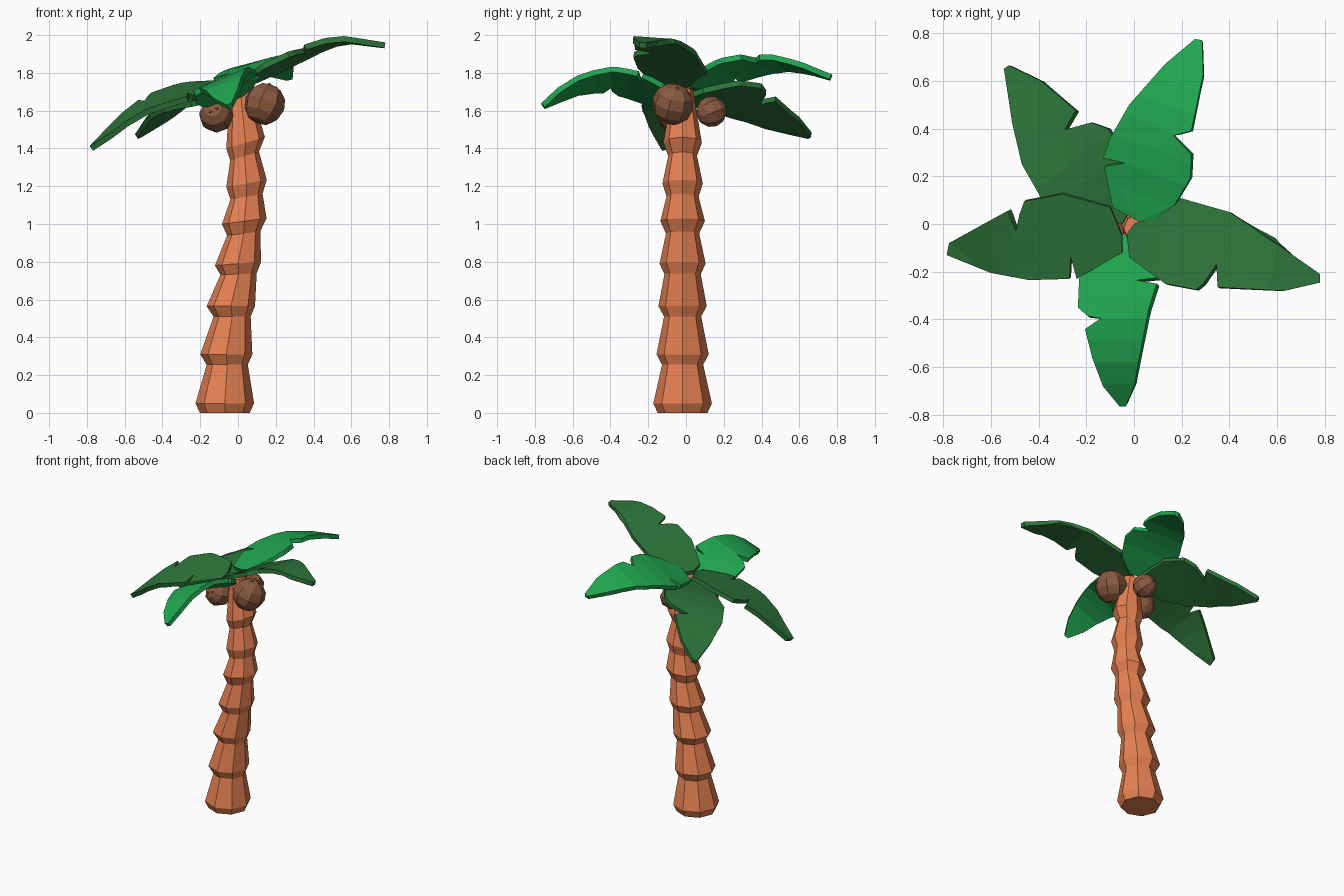
import bpy, bmesh, math
from mathutils import Vector

if "Cube" in bpy.data.objects:
    bpy.data.objects.remove(bpy.data.objects["Cube"])


def material(name, rgb):
    m = bpy.data.materials.new(name)
    m.diffuse_color = (*rgb, 1)
    m.use_nodes = True
    m.node_tree.nodes["Principled BSDF"].inputs["Base Color"].default_value = m.diffuse_color
    return m


BARK = material("bark", (0.8, 0.22, 0.085))
BRIGHT = material("bright_leaf", (0.015, 0.38, 0.08))
DARK = material("dark_leaf", (0.027, 0.18, 0.043))
SHELL = material("shell", (0.25, 0.1, 0.05))


def finish(name, bm, mat):
    me = bpy.data.meshes.new(name)
    bm.to_mesh(me)
    bm.free()
    me.materials.append(mat)
    ob = bpy.data.objects.new(name, me)
    bpy.context.collection.objects.link(ob)
    return ob


def interp(points, s):
    s = min(max(s, points[0][0]), points[-1][0])
    for (a, za), (b, zb) in zip(points, points[1:]):
        if s <= b:
            return za + (zb - za) * (s - a) / (b - a)


# Trunk: stacked octagonal rings (centre x, height, radius, slope)
RINGS = [(-.07, 0, .132, 0), (-.07, .05, .155, 0), (-.057, .255, .109, 0),
         (-.062, .31, .138, 0), (-.031, .51, .098, 0), (-.038, .565, .128, 0),
         (.003, .735, .096, .04), (0, .79, .122, .08), (.03, .95, .088, .12),
         (.033, 1.015, .118, .13), (.045, 1.145, .085, .18),
         (.045, 1.215, .107, .18), (.035, 1.36, .076, .3),
         (.04, 1.43, .102, .3), (.012, 1.71, .055, .2)]
bm = bmesh.new()
loops = []
for cx, z, r, k in RINGS:
    ring = []
    for i in range(8):
        a = i * math.pi / 4
        ring.append(bm.verts.new((cx + r * math.cos(a), -.018 + r * math.sin(a),
                                  z + k * r * math.cos(a))))
    loops.append(ring)
for lo, hi in zip(loops, loops[1:]):
    for i in range(8):
        j = (i + 1) % 8
        bm.faces.new((lo[i], lo[j], hi[j], hi[i]))
bm.faces.new(loops[0][::-1])
bm.faces.new(loops[-1])
finish("trunk", bm, BARK)


# Coconuts: faceted balls with three small eyes
def coconut(name, centre, r, facing):
    d = Vector(facing).normalized()
    rot = d.to_track_quat('Z', 'Y')
    bm = bmesh.new()
    bmesh.ops.create_uvsphere(bm, u_segments=8, v_segments=6, radius=r)
    for i in range(3):
        a = i * math.tau / 3
        p = Vector((.24 * math.cos(a), .24 * math.sin(a), .9)) * r
        eye = bmesh.ops.create_uvsphere(bm, u_segments=6, v_segments=4, radius=r * .1)
        bmesh.ops.translate(bm, verts=eye["verts"], vec=p)
    for v in bm.verts:
        v.co = rot @ v.co + Vector(centre)
    finish(name, bm, SHELL)


coconut("coconut_right", (.14, -.07, 1.635), .112, (.3, .2, .8))
coconut("coconut_left", (-.115, -.06, 1.575), .092, (-.2, -.8, .4))
coconut("coconut_back", (.02, .135, 1.595), .082, (-.2, .8, .3))


# Fronds: notched outline seen from above, bent along its axis and tilted sideways
def frond(name, mat, base, tip, outline, profile, tilt):
    base, tip = Vector((*base, 0)), Vector((*tip, 0))
    length = (tip - base).length
    d = (tip - base).normalized()
    side = Vector((-d.y, d.x, 0))
    bm = bmesh.new()
    face = bm.faces.new([bm.verts.new((x, y, 0)) for x, y in outline])
    bm.normal_update()
    bmesh.ops.triangulate(bm, faces=[face], ngon_method='EAR_CLIP')
    for i in range(1, 8):
        bmesh.ops.bisect_plane(bm, geom=bm.verts[:] + bm.edges[:] + bm.faces[:],
                               plane_co=base + d * length * i / 8, plane_no=d)
    for v in bm.verts:
        rel = v.co - base
        v.co.z = interp(profile, rel.dot(d)) + tilt * rel.dot(side)
    bm.normal_update()
    for f in bm.faces:
        if f.normal.z < 0:
            f.normal_flip()
    ob = finish(name, bm, mat)
    mod = ob.modifiers.new("thickness", 'SOLIDIFY')
    mod.thickness = .03
    mod.offset = -1


frond("frond_right", DARK, (0, -.06), (.775, -.225),
      [(-.03, -.04), (-.02, -.14), (.13, -.25), (.26, -.275), (.29, -.25),
       (.345, -.17), (.35, -.265), (.63, -.28), (.78, -.245), (.78, -.21),
       (.58, -.07), (.4, .05), (.19, .11), (.165, .08), (0, 0)],
      [(0, 1.74), (.15, 1.83), (.3, 1.9), (.45, 1.97), (.58, 1.99), (.8, 1.96)], -.07)

frond("frond_back_right", BRIGHT, (0, .03), (.27, .765),
      [(-.09, .07), (.02, .01), (.07, .01), (.17, .08), (.235, .19), (.24, .29),
       (.165, .37), (.24, .39), (.29, .63), (.285, .77), (.255, .775), (.13, .67),
       (-.02, .5), (-.1, .36), (-.13, .275), (-.04, .255), (-.125, .24)],
      [(0, 1.75), (.2, 1.83), (.35, 1.87), (.5, 1.875), (.65, 1.84), (.78, 1.79)], -.25)

frond("frond_back_left", DARK, (-.05, .05), (-.535, .66),
      [(-.05, 0), (0, .09), (-.03, .28), (-.11, .4), (-.18, .425), (-.29, .395),
       (-.245, .475), (-.39, .6), (-.525, .665), (-.545, .65), (-.51, .42),
       (-.47, .25), (-.39, .11), (-.25, .02)],
      [(0, 1.7), (.15, 1.71), (.3, 1.69), (.45, 1.64), (.6, 1.56), (.78, 1.48)], -.33)

frond("frond_left", DARK, (-.05, -.03), (-.78, -.11),
      [(-.05, -.05), (-.1, .07), (-.3, .125), (-.46, .095), (-.48, .04),
       (-.495, -.03), (-.53, .055), (-.775, -.08), (-.785, -.13), (-.6, -.205),
       (-.44, -.235), (-.27, -.23), (-.265, -.14), (-.24, -.23), (-.05, -.12)],
      [(0, 1.74), (.15, 1.73), (.3, 1.695), (.45, 1.64), (.57, 1.56), (.73, 1.415)], -.2)

frond("frond_front", BRIGHT, (-.05, -.03), (-.05, -.76),
      [(-.04, -.04), (-.09, -.05), (-.2, -.15), (-.23, -.23), (-.235, -.35),
       (-.195, -.385), (-.14, -.395), (-.205, -.44), (-.175, -.56), (-.13, -.68),
       (-.06, -.765), (-.035, -.765), (0, -.68), (.06, -.36), (.095, -.25),
       (.01, -.235), (.1, -.225), (.07, -.12), (0, -.05)],
      [(0, 1.66), (.15, 1.72), (.25, 1.76), (.35, 1.79), (.45, 1.78), (.55, 1.755),
       (.65, 1.7), (.73, 1.635)], .42)
